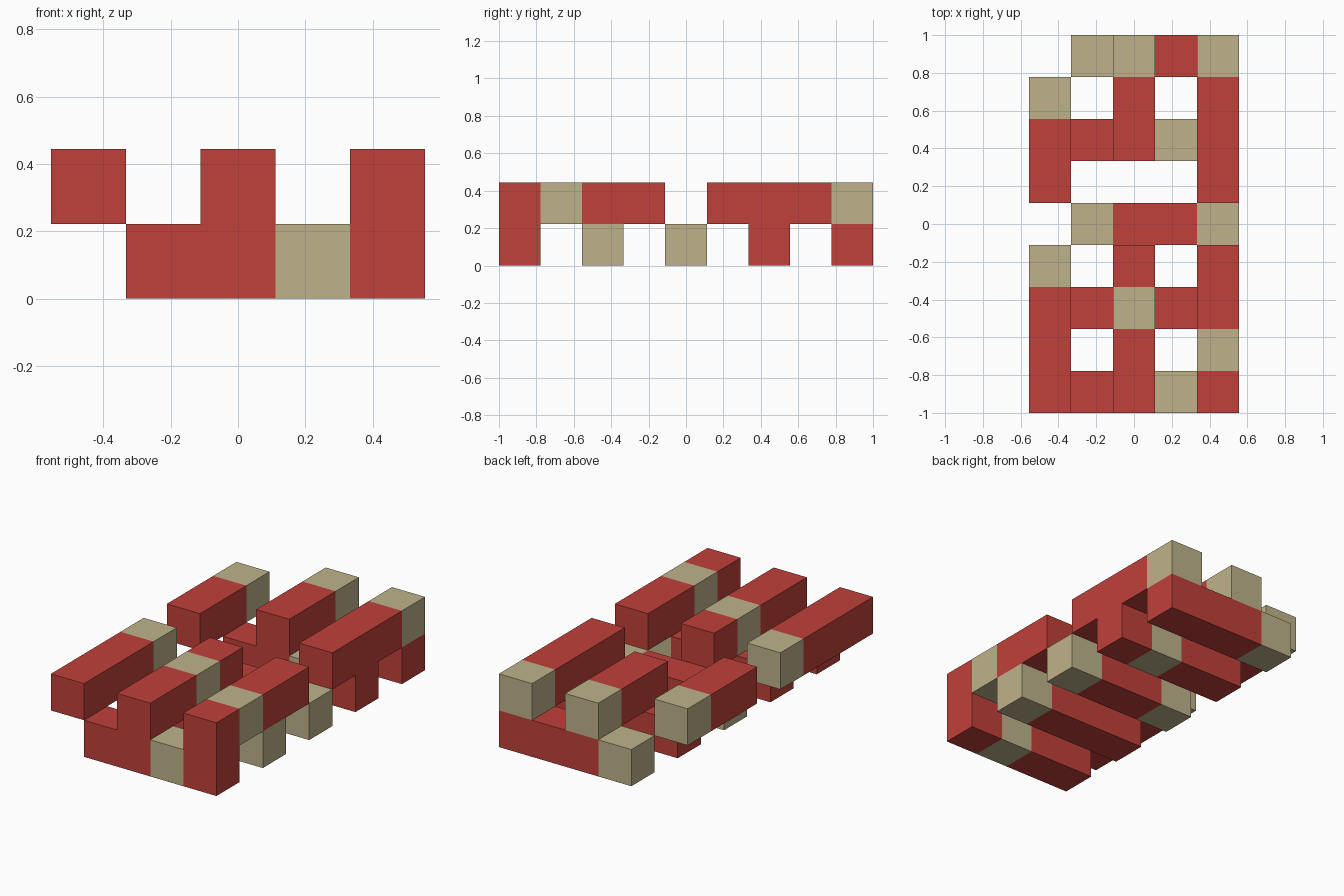
import bpy, bmesh
from mathutils import Vector

cube = bpy.data.objects.get("Cube")
if cube:
    bpy.data.objects.remove(cube, do_unlink=True)

U = 2 / 9  # edge of one block


def make_material(name, rgb):
    mat = bpy.data.materials.new(name)
    mat.use_nodes = True
    mat.diffuse_color = (*rgb, 1)
    bsdf = next(n for n in mat.node_tree.nodes if n.type == 'BSDF_PRINCIPLED')
    bsdf.inputs["Base Color"].default_value = (*rgb, 1)
    return mat


RED = make_material("brick red", (0.53, 0.051, 0.042))
TAN = make_material("sand tan", (0.52, 0.45, 0.258))


def bar(name, col, row, layer, axis, pattern):
    """Square bar along axis (0 = x, 1 = y); pattern gives each block's colour."""
    size = Vector((U, U, U))
    size[axis] *= len(pattern)
    start = Vector(((col - 2.5) * U, (row - 4.5) * U, layer * U))
    bm = bmesh.new()
    bmesh.ops.create_cube(bm, size=1)
    for v in bm.verts:
        v.co = start + Vector((c + 0.5) * s for c, s in zip(v.co, size))
    # cut the bar where the colour changes
    normal = Vector((axis == 0, axis == 1, 0))
    for i in range(1, len(pattern)):
        if pattern[i] != pattern[i - 1]:
            bmesh.ops.bisect_plane(bm, geom=bm.verts[:] + bm.edges[:] + bm.faces[:],
                                   plane_co=start + normal * U * i, plane_no=normal)
    # colour each section by its position along the bar
    for f in bm.faces:
        i = int((f.calc_center_bounds()[axis] - start[axis]) / U)
        i = min(max(i, 0), len(pattern) - 1)
        mid = f.calc_center_median()[axis]
        if abs(f.normal[axis]) > 0.9:
            i = 0 if mid < start[axis] + U / 2 else len(pattern) - 1
        f.material_index = int(pattern[i] == "T")
    mesh = bpy.data.meshes.new(name)
    bm.to_mesh(mesh)
    bm.free()
    mesh.materials.append(RED)
    mesh.materials.append(TAN)
    bpy.context.collection.objects.link(bpy.data.objects.new(name, mesh))


# lower cross bars, running left to right
for row, pattern in {0: "RRTR", 2: "RRRT", 4: "TRRT", 6: "RRTR", 8: "TRRR"}.items():
    bar(f"cross_bar_{row // 2 + 1}", 1, row, 0, 0, pattern)

# upper long bars, running front to back
for name, col, row, pattern in (
    ("right_front_bar", 0, 0, "RRRT"),
    ("right_back_bar", 0, 5, "RRT"),
    ("middle_front_bar", 2, 0, "RRTR"),
    ("middle_back_bar", 2, 6, "RRT"),
    ("left_front_bar", 4, 0, "RTRR"),
    ("left_back_bar", 4, 5, "RRRT"),
):
    bar(name, col, row, 1, 1, pattern)
